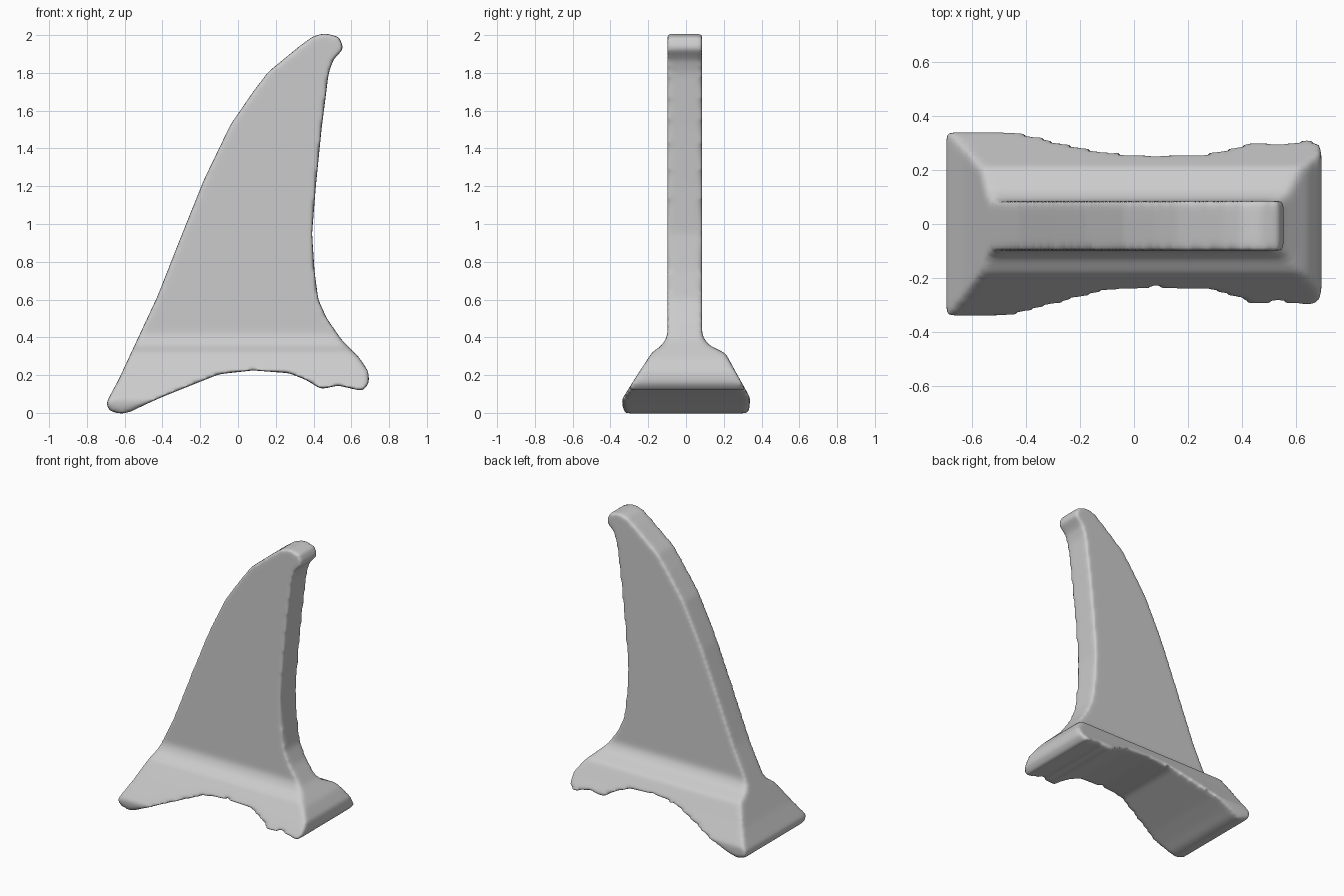
import bpy
import bmesh

if "Cube" in bpy.data.objects:
    bpy.data.objects.remove(bpy.data.objects["Cube"])


def prism(name, points, to_xyz, depth):
    """Closed prism: a 2D outline swept from -depth to +depth."""
    bm = bmesh.new()
    near = [bm.verts.new(to_xyz(a, b, -depth)) for a, b in points]
    far = [bm.verts.new(to_xyz(a, b, depth)) for a, b in points]
    bm.faces.new(near)
    bm.faces.new(far[::-1])
    n = len(points)
    for i in range(n):
        j = (i + 1) % n
        bm.faces.new((near[j], near[i], far[i], far[j]))
    bmesh.ops.recalc_face_normals(bm, faces=bm.faces)
    mesh = bpy.data.meshes.new(name)
    bm.to_mesh(mesh)
    bm.free()
    obj = bpy.data.objects.new(name, mesh)
    bpy.context.collection.objects.link(obj)
    return obj


# Side outline: arched foot, concave trailing edge, hooked tip, swept leading edge
outline = [
    (-0.70, 0.05), (-0.68, 0.01), (-0.62, -0.005), (-0.57, 0.005), (-0.50, 0.04),
    (-0.40, 0.085), (-0.25, 0.145), (-0.10, 0.205), (0.08, 0.225), (0.27, 0.21),
    (0.36, 0.175), (0.44, 0.125), (0.53, 0.145), (0.66, 0.115), (0.695, 0.16),
    (0.69, 0.22), (0.64, 0.295), (0.55, 0.385), (0.47, 0.50), (0.425, 0.60),
    (0.405, 0.75), (0.392, 0.95), (0.412, 1.20), (0.442, 1.50), (0.48, 1.80),
    (0.505, 1.87), (0.56, 1.93), (0.535, 1.99), (0.46, 2.01), (0.40, 1.995),
    (0.33, 1.945), (0.16, 1.805), (0.08, 1.70), (-0.04, 1.525), (-0.18, 1.235),
    (-0.295, 0.95), (-0.425, 0.62), (-0.565, 0.32), (-0.63, 0.18)]
fin = prism("fin_with_flared_foot", outline, lambda a, b, d: (a, d, b), 0.5)

# End-on section: thin blade on a wide flared foot
section = [
    (-0.31, -0.05), (0.33, -0.05), (0.34, 0.08), (0.27, 0.205), (0.21, 0.315),
    (0.12, 0.36), (0.085, 0.41), (0.085, 2.1), (-0.098, 2.1), (-0.098, 0.41),
    (-0.125, 0.36), (-0.18, 0.32), (-0.265, 0.19), (-0.34, 0.07), (-0.335, 0.03)]
cutter = prism("section_cutter", section, lambda a, b, d: (d, a, b), 1.0)
cutter.hide_render = True
cutter.hide_set(True)

# Keep the overlap of both outlines, then soften it to a moulded look
cut = fin.modifiers.new("Section", 'BOOLEAN')
cut.operation = 'INTERSECT'
cut.solver = 'EXACT'
cut.object = cutter
remesh = fin.modifiers.new("Remesh", 'REMESH')
remesh.mode = 'VOXEL'
remesh.voxel_size = 0.014
remesh.use_smooth_shade = True
soften = fin.modifiers.new("Soften", 'SMOOTH')
soften.factor = 0.5
soften.iterations = 10
